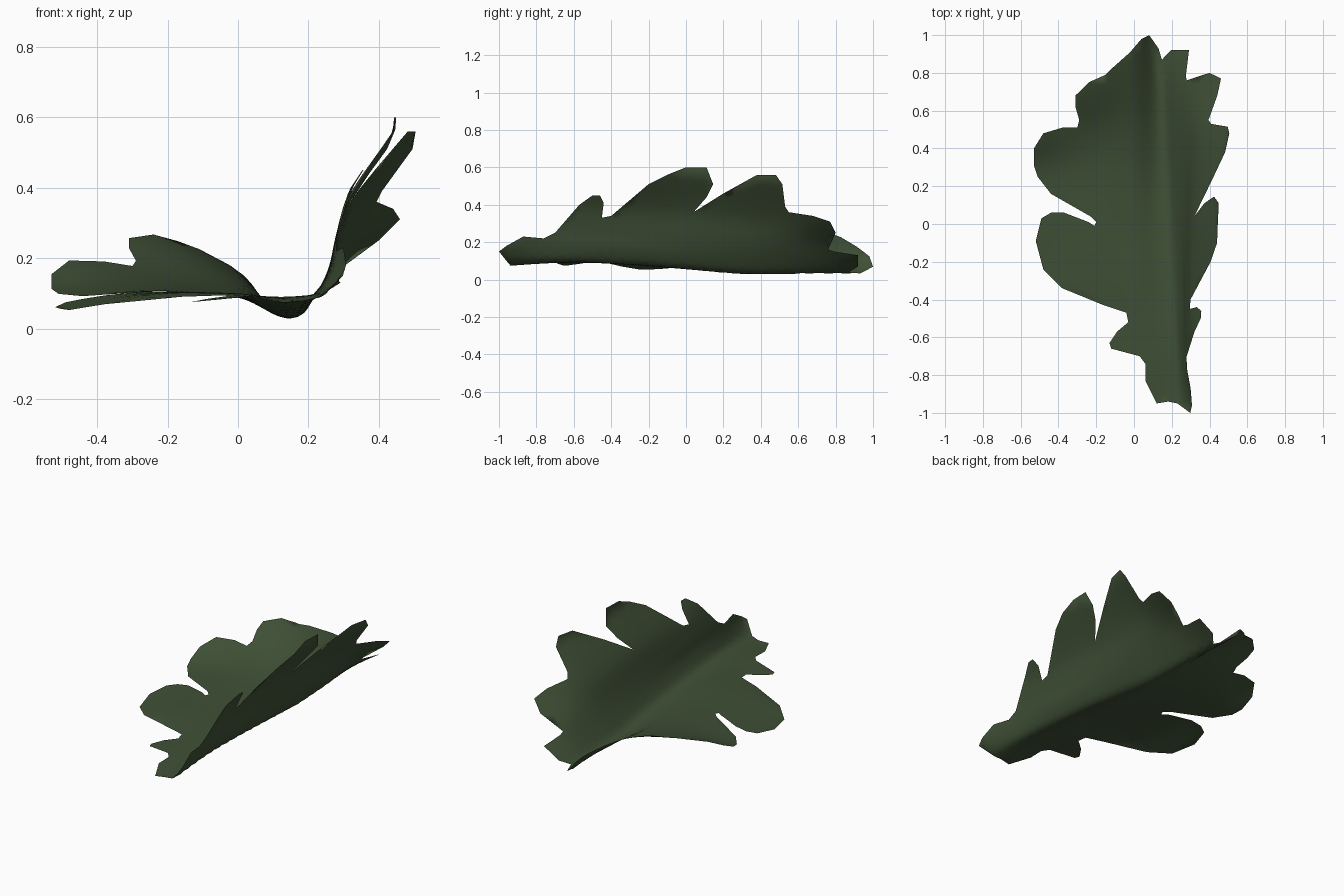
import bpy, bmesh
from mathutils import Vector
from mathutils.geometry import delaunay_2d_cdt

if "Cube" in bpy.data.objects:
    bpy.data.objects.remove(bpy.data.objects["Cube"])


def curve(xs, vs, x):
    """Smooth interpolation of vs over the knots xs."""
    x = min(max(x, xs[0]), xs[-1])
    i = 0
    while i < len(xs) - 2 and x > xs[i + 1]:
        i += 1

    def slope(k):
        a, b = max(k - 1, 0), min(k + 1, len(xs) - 1)
        return (vs[b] - vs[a]) / (xs[b] - xs[a])
    h = xs[i + 1] - xs[i]
    t = (x - xs[i]) / h
    return ((2*t**3 - 3*t*t + 1) * vs[i] + (t**3 - 2*t*t + t) * h * slope(i)
            + (3*t*t - 2*t**3) * vs[i + 1] + (t**3 - t*t) * h * slope(i + 1))


def sheet(cols, rows, table, c, r):
    return curve(rows, [curve(cols, line, c) for line in table], r)


# Midrib position across the leaf, by length
RIB_Y = [-1, -.75, -.45, .05, .5, .77, 1]
RIB_X = [.25, .24, .22, .20, .17, .14, .11]

# Height of the broad left half, by x (columns) and y (rows)
LEFT_X = [-.5, -.25, 0, .14, .25]
LEFT_Y = [-1, -.65, -.3, 0, .3, .5, .75, 1]
LEFT_Z = [[.07, .07, .09, .07, .09],
          [.04, .06, .09, .09, .10],
          [.045, .095, .10, .08, .085],
          [.07, .105, .09, .055, .075],
          [.11, .12, .09, .03, .07],
          [.205, .165, .11, .03, .08],
          [.29, .27, .15, .03, .08],
          [.30, .30, .17, .005, .05]]

# Outward lean of the upturned right half, by rise above the midrib
RISE = [0, .08, .16, .3, .5]
LEAN = [[0, .06, .08, .10, .15],
        [0, .03, .045, .08, .15],
        [0, .04, .055, .10, .24],
        [0, .045, .075, .12, .245],
        [0, .06, .11, .19, .34],
        [0, .09, .17, .34, .50],
        [0, .16, .30, .50, .80]]


def rib_x(y):
    return curve(RIB_Y, RIB_X, y)


def left_z(x, y):
    return sheet(LEFT_X, LEFT_Y, LEFT_Z, x, y)


def place(s, y):
    """Leaf coordinates: s < 0 runs across the left half, s > 0 climbs the right."""
    if s <= 0:
        x = rib_x(y) + s
        return (x, y, left_z(x, y))
    return (rib_x(y) + sheet(RISE, RIB_Y, LEAN, s, y), y, left_z(rib_x(y), y) + s)


# Lobed left edge (x, y), tip to stem
left_edge = [(.08, 1), (.04, .98), (-.02, .91), (-.11, .83), (-.15, .79), (-.24, .75),
             (-.31, .68), (-.31, .62), (-.29, .55), (-.30, .51), (-.38, .51), (-.48, .48),
             (-.53, .40), (-.53, .31), (-.51, .25), (-.44, .16), (-.23, .04), (-.20, .01),
             (-.21, -.01), (-.24, .01), (-.37, .06), (-.44, .06), (-.49, .03), (-.52, -.09),
             (-.48, -.24), (-.38, -.34), (-.16, -.43), (-.04, -.47), (-.03, -.52),
             (-.09, -.57), (-.13, -.63), (-.12, -.66), (.03, -.70), (.06, -.74),
             (.06, -.83), (.12, -.95), (.18, -.94), (.23, -.95)]
# Lobed right edge (y, z), stem to tip
right_edge = [(-1, .15), (-.96, .18), (-.87, .23), (-.76, .22), (-.70, .25), (-.57, .40),
              (-.50, .45), (-.46, .45), (-.44, .41), (-.45, .33), (-.40, .34), (-.2, .51),
              (-.1, .56), (0, .60), (.11, .60), (.145, .51), (.11, .44), (.04, .36),
              (.20, .46), (.38, .56), (.48, .56), (.515, .51), (.53, .39), (.55, .36),
              (.68, .34), (.77, .31), (.80, .25), (.76, .16), (.79, .15), (.92, .13),
              (.92, .07), (.87, .04), (.93, .02)]

edge = [Vector((x - rib_x(y), y)) for x, y in left_edge]
edge += [Vector((max(z - left_z(rib_x(y), y), .006), y)) for y, z in right_edge]
n = len(edge)
inner = [Vector((-.73 + .035 * i + .0175 * (j % 2), -.98 + .04 * j))
         for i in range(38) for j in range(50)]
pts, _, faces, *_ = delaunay_2d_cdt(edge + inner, [(i, (i + 1) % n) for i in range(n)],
                                    [], 1, 1e-5)

# Leaf blade
bm = bmesh.new()
vs = [bm.verts.new(place(p.x, p.y)) for p in pts]
for f in faces:
    bm.faces.new([vs[i] for i in f])
bmesh.ops.delete(bm, geom=[v for v in bm.verts if not v.link_faces], context='VERTS')
for f in bm.faces:
    f.smooth = True
    f.normal_update()
    if f.normal.z < 0:
        f.normal_flip()
mesh = bpy.data.meshes.new("leaf_blade")
bm.to_mesh(mesh)
bm.free()
green = bpy.data.materials.new("dark leaf green")
green.diffuse_color = (.05, .08, .037, 1)
green.use_nodes = True
green.node_tree.nodes["Principled BSDF"].inputs["Base Color"].default_value = green.diffuse_color
mesh.materials.append(green)
leaf = bpy.data.objects.new("leaf_blade", mesh)
bpy.context.collection.objects.link(leaf)
